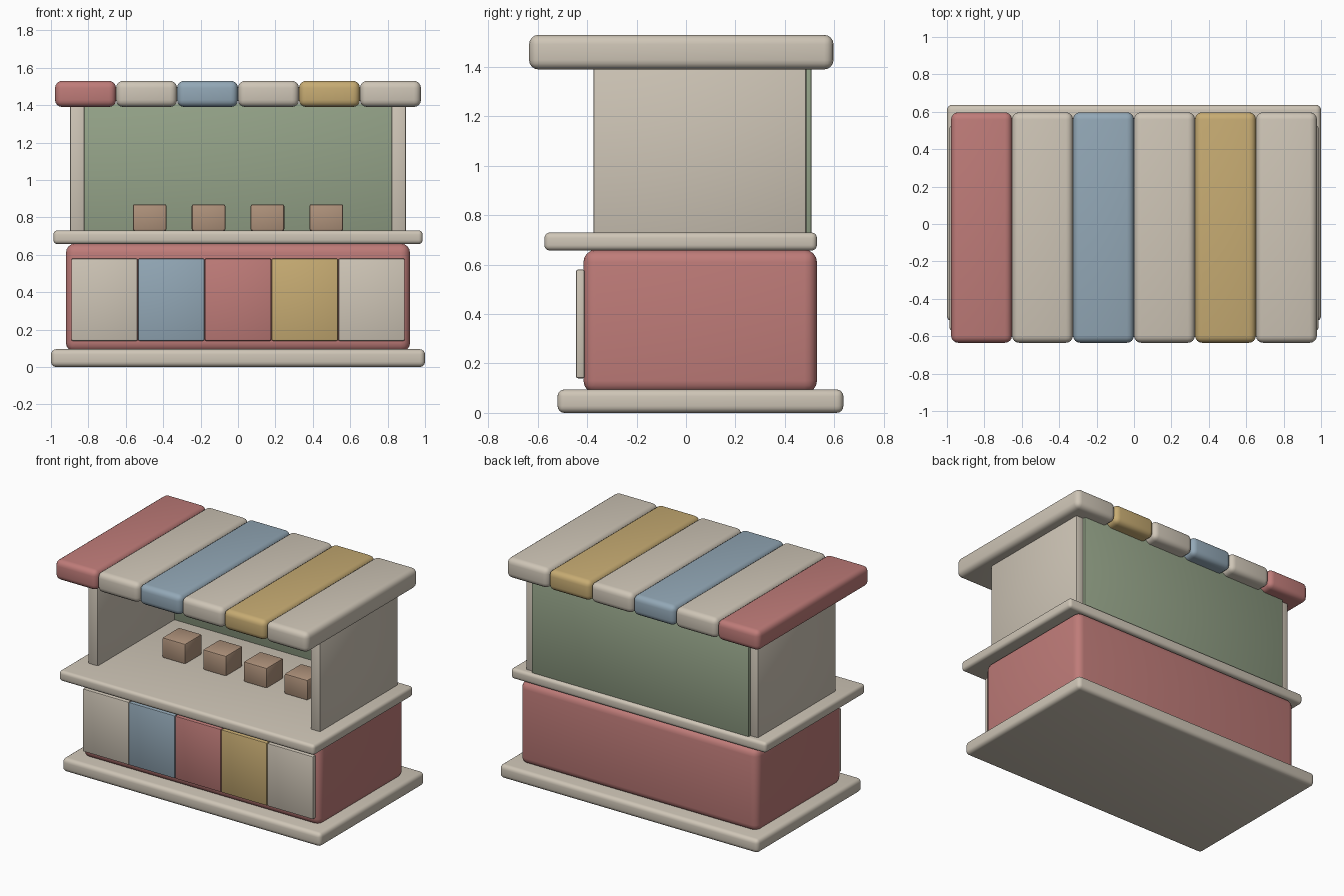
import bpy

if "Cube" in bpy.data.objects:
    bpy.data.objects.remove(bpy.data.objects["Cube"])

COLORS = {
    "cream": (0.62, 0.56, 0.47, 1), "red": (0.52, 0.20, 0.19, 1),
    "blue": (0.29, 0.39, 0.47, 1), "yellow": (0.57, 0.41, 0.17, 1),
    "green": (0.30, 0.37, 0.25, 1), "brown": (0.43, 0.29, 0.20, 1),
}
MATS = {}
for key, col in COLORS.items():
    MATS[key] = bpy.data.materials.new(key)
    MATS[key].diffuse_color = col


def box(name, x, y, z, color, bevel, segments=4):
    """Rounded box from (min, max) ranges on each axis."""
    bpy.ops.mesh.primitive_cube_add(
        size=1, location=[(a + b) / 2 for a, b in (x, y, z)])
    ob = bpy.context.object
    ob.name = name
    ob.scale = [b - a for a, b in (x, y, z)]
    bpy.ops.object.transform_apply(location=False, rotation=False, scale=True)
    ob.data.materials.append(MATS[color])
    mod = ob.modifiers.new("Bevel", "BEVEL")
    mod.width = bevel
    mod.segments = segments
    bpy.ops.object.modifier_apply(modifier="Bevel")
    bpy.ops.object.shade_smooth_by_angle()
    return ob


# Base slab, counter body and counter top
box("base", (-1, 1), (-0.52, 0.637), (0, 0.095), "cream", 0.028)
box("counter_body", (-0.92, 0.92), (-0.415, 0.53), (0.08, 0.66), "red", 0.05)
box("counter_top", (-0.987, 0.987), (-0.573, 0.53), (0.657, 0.73), "cream", 0.022)

# Coloured front panels
W = 0.357
for i, c in enumerate(["cream", "blue", "red", "yellow", "cream"]):
    x0 = (i - 2.5) * W
    box(f"front_panel_{i + 1}", (x0 + 0.001, x0 + W - 0.001),
        (-0.445, -0.41), (0.14, 0.58), c, 0.008, 2)

# Side walls and back wall
for side, s in (("left", -1), ("right", 1)):
    box(f"{side}_wall", tuple(sorted((s * 0.822, s * 0.897))),
        (-0.375, 0.487), (0.72, 1.41), "cream", 0.008, 2)
box("back_wall", (-0.84, 0.84), (0.472, 0.507), (0.72, 1.41), "green", 0.006, 2)

# Goods boxes on the counter
for i in range(4):
    cx = (i - 1.5) * 0.315
    box(f"goods_box_{i + 1}", (cx - 0.09, cx + 0.09),
        (-0.037, 0.15), (0.728, 0.87), "brown", 0.01, 2)

# Striped roof
W = 0.326
for i, c in enumerate(["red", "cream", "blue", "cream", "yellow", "cream"]):
    x0 = (i - 3) * W
    box(f"roof_stripe_{i + 1}", (x0, x0 + W), (-0.635, 0.597), (1.39, 1.53), c, 0.038)

for m in bpy.data.materials:
    if m.users and not m.is_grease_pencil:
        m.use_nodes = True
        m.node_tree.nodes["Principled BSDF"].inputs["Base Color"].default_value = m.diffuse_color
